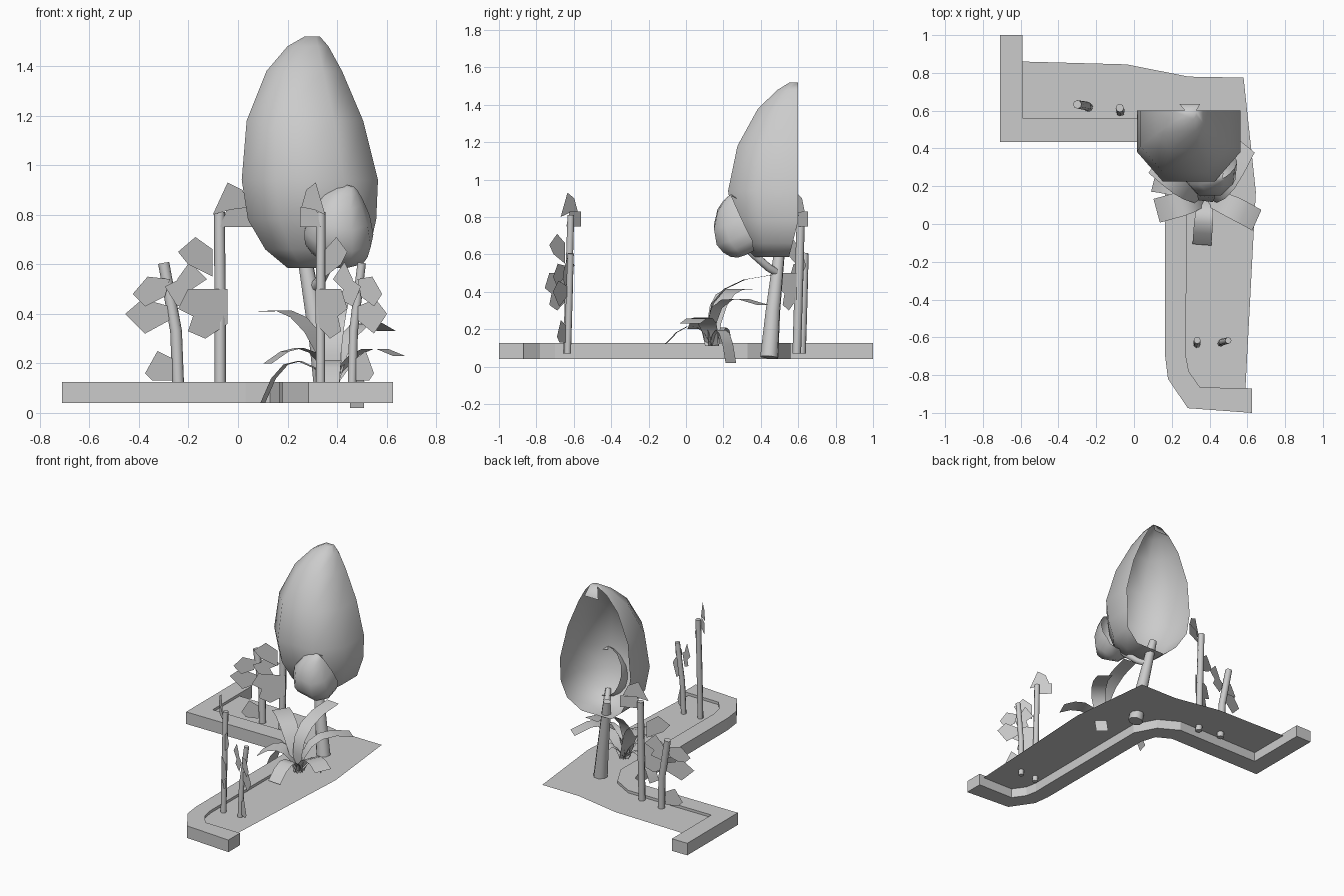
import bpy, math
from mathutils import Vector, Euler

if "Cube" in bpy.data.objects:
    bpy.data.objects.remove(bpy.data.objects["Cube"])


def make_mesh(name, verts, faces, smooth=False):
    me = bpy.data.meshes.new(name)
    me.from_pydata([tuple(v) for v in verts], [], faces)
    me.update()
    ob = bpy.data.objects.new(name, me)
    bpy.context.collection.objects.link(ob)
    if smooth:
        me.polygons.foreach_set("use_smooth", [True] * len(me.polygons))
    return ob


def tube(name, pts, radii):
    """Tapered eight-sided tube along a path."""
    cu = bpy.data.curves.new(name, 'CURVE')
    cu.dimensions = '3D'
    cu.bevel_depth = 1.0
    cu.bevel_resolution = 2
    cu.use_fill_caps = True
    sp = cu.splines.new('POLY')
    sp.points.add(len(pts) - 1)
    for p, co, r in zip(sp.points, pts, radii):
        p.co = (*co, 1)
        p.radius = r
    ob = bpy.data.objects.new(name, cu)
    bpy.context.collection.objects.link(ob)
    bpy.ops.object.select_all(action='DESELECT')
    bpy.context.view_layer.objects.active = ob
    ob.select_set(True)
    bpy.ops.object.convert(target='MESH')
    bpy.ops.object.shade_smooth_by_angle(angle=math.radians(50))


# Curb: inner and outer outlines joined into a raised band
outer = [(-.71, 1), (-.71, .435), (.03, .435), (.13, .38), (.165, .27),
         (.165, -.7), (.18, -.82), (.285, -.975), (.625, -1)]
inner = [(-.59, 1), (-.59, .56), (.06, .56), (.2, .48), (.28, .33),
         (.275, -.7), (.29, -.78), (.35, -.865), (.625, -.87)]
n = len(outer)
verts = [(x, y, z) for z in (.04, .125) for line in (outer, inner) for x, y in line]
faces = []
for i in range(n - 1):
    o0, i0, o1, i1 = i, n + i, 2 * n + i, 3 * n + i
    faces += [(o0, o0 + 1, i0 + 1, i0), (o1, i1, i1 + 1, o1 + 1),
              (o0, o1, o1 + 1, o0 + 1), (i0, i0 + 1, i1 + 1, i1)]
for i in (0, n - 1):
    faces.append((i, n + i, 3 * n + i, 2 * n + i))
make_mesh("curb", verts, faces)

# Soil: one flat sheet behind the curb
soil = [(-.59, .86)] + inner[1:-1] + [(.59, -.87), (.645, .17), (.58, .775), (.29, .78), (-.04, .845)]
make_mesh("soil", [(x, y, .107) for x, y in soil], [tuple(range(len(soil)))])

# Trunk and side branch
tube("trunk", [(.36, .445, .05), (.325, .465, .3), (.27, .5, .62), (.26, .51, .68)],
     [.05, .04, .03, .025])
tube("branch", [(.3, .49, .5), (.33, .44, .53), (.37, .35, .61), (.39, .31, .66)],
     [.02, .022, .022, .018])

# Foliage shells, open at the back: z, left, right, front y, back y per ring
rings = [(.585, .2, .43, .36, .55), (.66, .11, .53, .30, .57), (.78, .04, .558, .25, .6),
         (.94, .015, .565, .225, .6), (1.18, .035, .505, .275, .6),
         (1.38, .115, .42, .385, .6), (1.48, .2, .365, .49, .6), (1.52, .27, .33, .555, .6)]
arc = [(-1, 0), (-1, .58), (-.5, 1), (.5, 1), (1, .58), (1, 0)]


def foliage(name, loc, scale, rot):
    org = Vector((.29, .6, .585))
    pts = []
    for z, l, r, f, b in rings:
        for u, v in arc:
            pts.append(Vector(((l + r) / 2 + u * (r - l) / 2, b + (f - b) * v, z)))
    k = len(arc)
    faces = [(j * k + i, j * k + i + 1, (j + 1) * k + i + 1, (j + 1) * k + i)
             for j in range(len(rings) - 1) for i in range(k - 1)]
    faces.append(tuple(range(k))[::-1])
    t = (len(rings) - 1) * k
    faces.append(tuple(range(t, t + k)))
    # small lip hooking over the back
    pts += [Vector((.24, .635, 1.45)), Vector((.35, .635, 1.45))]
    faces.append((t, t + k - 1, len(pts) - 1, len(pts) - 2))
    m = Euler(rot).to_matrix()
    out = [Vector(loc) + m @ Vector([a * s for a, s in zip(p - org, scale)]) for p in pts]
    make_mesh(name, out, faces, True)


foliage("large_foliage", (.29, .6, .585), (1, 1, 1), (0, 0, 0))
foliage("small_foliage", (.39, .385, .645), (.5, .5, .335), (math.radians(27), math.radians(12), 0))

# Flat leaves as (dx, z) outlines beside the tall and the short stem
tall = [[(-.03, .8), (.03, .93), (.09, .9), (.12, .83), (.04, .82)],
        [(0, .75), (.13, .75), (.13, .83), (.03, .83)],
        [(-.17, .65), (-.1, .71), (-.03, .66), (-.03, .55), (-.13, .6)],
        [(-.17, .42), (-.13, .5), (.03, .5), (.03, .36), (-.06, .30), (-.13, .33), (-.11, .39)]]
short = [[(0, .54), (.05, .61), (.12, .54), (.03, .48)],
         [(-.18, .48), (-.12, .55), (-.03, .54), (-.05, .47), (-.13, .43)],
         [(-.21, .4), (-.13, .32), (-.02, .38), (-.03, .43), (-.14, .46)],
         [(-.05, .51), (.03, .55), (.08, .46), (0, .43)],
         [(-.13, .16), (-.08, .25), (-.02, .22), (-.02, .13), (-.1, .13)]]
tall_path = [(0, .07), (0, .4), (-.003, .81)]
short_path = [(.005, .07), (-.005, .33), (-.055, .605)]


def stem(name, x, y, k, slope, path, leaves, r):
    place = lambda d, z, o=0: Vector((x + k * d, y + slope * k * d + o, z))
    tube(name, [(x + k * d, y + .03 * z, z) for d, z in path], [r, r, r * .95])
    vs, fs = [], []
    for i, lf in enumerate(leaves):
        fs.append(tuple(range(len(vs), len(vs) + len(lf))))
        vs += [place(d, z, .012 * (i % 3 - 1)) for d, z in lf]
    make_mesh(name + "_leaves", vs, fs)


stem("back_short_stem", -.245, .615, 1, .33, short_path, short, .024)
stem("back_tall_stem", -.072, .59, 1, .47, tall_path, tall, .023)
stem("front_tall_stem", .333, -.64, -.64, -.95, tall_path, tall, .019)
stem("front_short_stem", .463, -.635, -.66, -.64, short_path, short, .018)


# Low plant: arching leaf strips (tip, control point)
def arch_leaf(i, tip, ctrl, width):
    a, b, c = Vector((.38, .14, .11)), Vector(ctrl), Vector(tip)
    side = (c - a).cross(Vector((0, 0, 1))).normalized()
    vs, fs, seg = [], [], 5
    for s in range(seg + 1):
        t = s / seg
        p = a * (1 - t) ** 2 + b * 2 * t * (1 - t) + c * t * t
        w = width / 2 * (.6 + .4 * min(1, t * 2))
        vs += [p - side * w, p + side * w]
        if s:
            fs.append((2 * s - 2, 2 * s - 1, 2 * s + 1, 2 * s))
    make_mesh("plant_leaf_%d" % i, vs, fs, True)


fans = [((.11, .32, .41), (.3, .15, .46), .12), ((.6, .41, .33), (.45, .1, .46), .1),
        ((.42, .46, .49), (.37, .04, .46), .1), ((.12, .07, .2), (.3, .12, .36), .13),
        ((.36, -.11, .12), (.37, .05, .32), .1), ((.65, .02, .23), (.48, .12, .33), .12),
        ((.1, .21, .04), (.2, .2, .34), .08), ((.48, .24, .02), (.5, .2, .32), .08)]
for i, (tip, ctrl, w) in enumerate(fans):
    arch_leaf(i, tip, ctrl, w)
